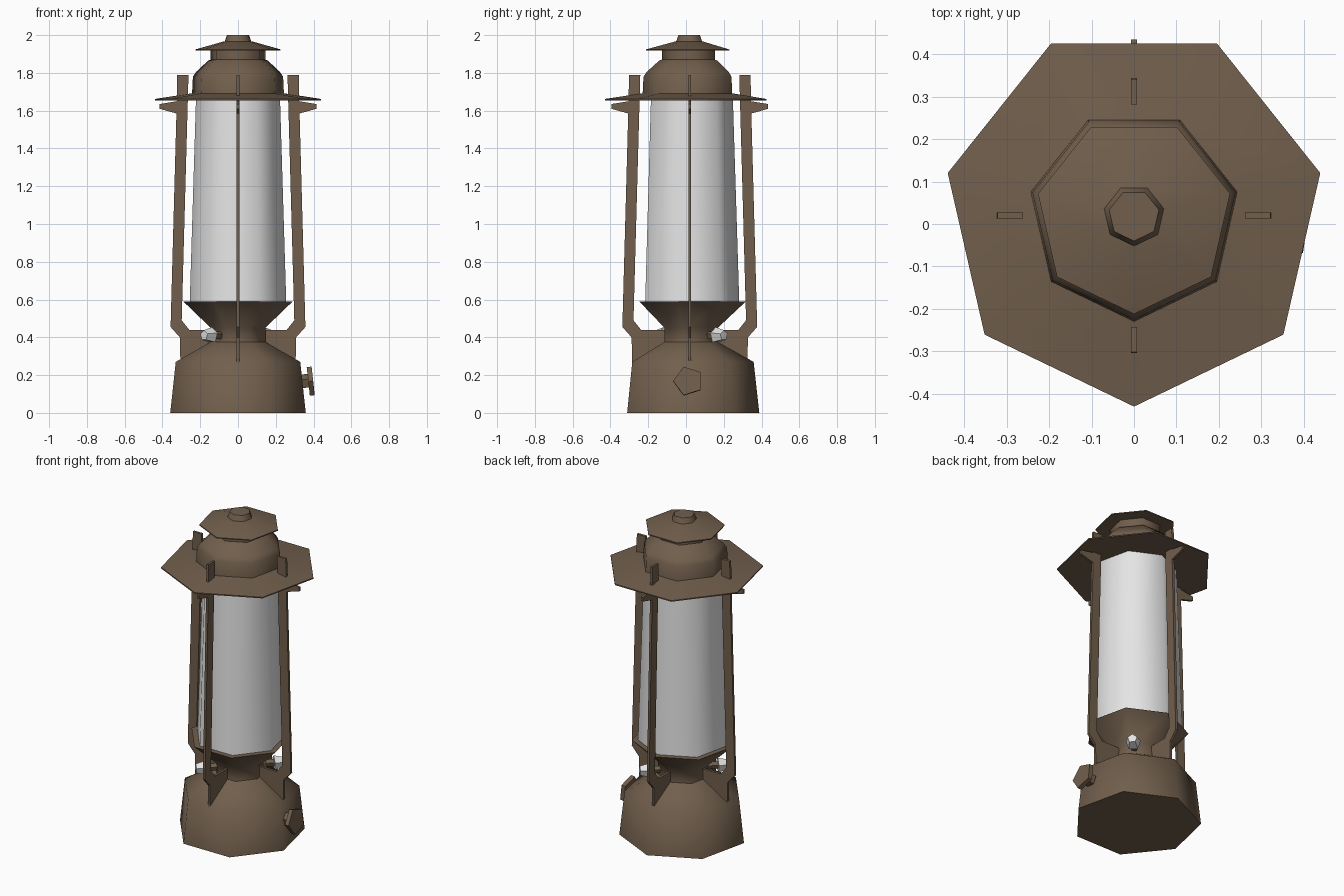
import bpy, bmesh, math
from mathutils import Vector, Matrix

if "Cube" in bpy.data.objects:
    bpy.data.objects.remove(bpy.data.objects["Cube"])

CY = 0.02  # the lantern's axis sits slightly behind the origin


def material(name, rgb):
    m = bpy.data.materials.new(name)
    m.diffuse_color = (*rgb, 1)
    m.use_nodes = True
    m.node_tree.nodes["Principled BSDF"].inputs["Base Color"].default_value = m.diffuse_color
    return m


BRONZE = material("aged bronze", (0.165, 0.114, 0.073))
PALE = material("pale glass", (0.78, 0.78, 0.78))


def finish(name, bm, mat, angle=None):
    bmesh.ops.recalc_face_normals(bm, faces=bm.faces)
    me = bpy.data.meshes.new(name)
    bm.to_mesh(me)
    bm.free()
    me.materials.append(mat)
    ob = bpy.data.objects.new(name, me)
    bpy.context.collection.objects.link(ob)
    if angle:
        bpy.ops.object.select_all(action='DESELECT')
        bpy.context.view_layer.objects.active = ob
        ob.select_set(True)
        bpy.ops.object.shade_smooth_by_angle(angle=math.radians(angle))
    return ob


def lathe(name, profile, mat, start, sides=7):
    """Seven-sided turned solid; profile is (corner radius, z)."""
    bm = bmesh.new()
    rings = []
    for r, z in profile:
        rings.append([bm.verts.new((r * math.cos(start + k * math.tau / sides),
                                    CY + r * math.sin(start + k * math.tau / sides), z))
                      for k in range(sides)])
    for a, b in zip(rings, rings[1:]):
        for k in range(sides):
            j = (k + 1) % sides
            bm.faces.new((a[k], a[j], b[j], b[k]))
    bm.faces.new(rings[0])
    bm.faces.new(rings[-1])
    return finish(name, bm, mat, 53)


def stud(name, centre, direction, r1, r2, depth, mat, spin=0):
    """Five-sided knob pointing along a direction."""
    bm = bmesh.new()
    rot = Vector(direction).to_track_quat('Z', 'Y').to_matrix().to_4x4()
    bmesh.ops.create_cone(bm, cap_ends=True, segments=5, radius1=r1, radius2=r2, depth=depth,
                          matrix=Matrix.Translation(centre) @ rot @ Matrix.Rotation(spin, 4, 'Z'))
    return finish(name, bm, mat)


BACK, FRONT = math.pi / 2, -math.pi / 2  # where the first corner points

# Fuel tank, neck and glass holder
lathe("fuel_tank", [(0.368, 0), (0.338, 0.27), (0.150, 0.375), (0.148, 0.45),
                    (0.297, 0.59)], BRONZE, BACK)

# Glass chimney
lathe("glass_chimney", [(0.262, 0.585), (0.228, 1.67)], PALE, BACK)

# Roof: wide brim, dome and collar
lathe("wide_brim", [(0.22, 1.657), (0.45, 1.655), (0.45, 1.662), (0.25, 1.692),
                    (0.2, 1.70)], BRONZE, FRONT)
lathe("dome", [(0.25, 1.68), (0.245, 1.78), (0.228, 1.805), (0.162, 1.865),
               (0.148, 1.87), (0.148, 1.93)], BRONZE, FRONT)
lathe("upper_brim", [(0.14, 1.92), (0.232, 1.918), (0.232, 1.924), (0.075, 1.967),
                     (0.072, 1.967), (0.060, 2.0)], BRONZE, FRONT)

# Four thin guard struts, one flat outline turned around the axis
OUTLINE = [(0.10, 0.30), (0.305, 0.265), (0.308, 0.40), (0.357, 0.455), (0.326, 1.585),
           (0.415, 1.61), (0.415, 1.635), (0.324, 1.65), (0.322, 1.79), (0.262, 1.79),
           (0.298, 0.49), (0.258, 0.44), (0.10, 0.44)]
for i in range(4):
    turn = Matrix.Translation((0, CY, 0)) @ Matrix.Rotation(i * math.pi / 2, 4, 'Z')
    bm = bmesh.new()
    face = bm.faces.new([bm.verts.new((x, -0.0075, z)) for x, z in OUTLINE])
    ext = bmesh.ops.extrude_face_region(bm, geom=[face])
    bmesh.ops.translate(bm, vec=(0, 0.015, 0),
                        verts=[v for v in ext["geom"] if isinstance(v, bmesh.types.BMVert)])
    bm.transform(turn)
    finish(f"guard_strut_{i + 1}", bm, BRONZE)

# Filler cap on the right side of the tank, leaning with its wall
lean = Vector((1, 0, 0.11)).normalized()
stud("filler_cap", (0.385, 0.012, 0.168), lean, 0.08, 0.08, 0.026, BRONZE, math.pi / 2)
stud("filler_stem", (0.355, 0.012, 0.165), lean, 0.04, 0.04, 0.06, BRONZE)

# Wick knobs on opposite corners of the neck
for side, s in (("left", -1), ("right", 1)):
    d = Vector((s, s, 0)).normalized()
    at = Vector((0, CY, 0.41))
    stud(f"wick_shaft_{side}", at + d * 0.16, d, 0.022, 0.022, 0.12, BRONZE)
    stud(f"wick_knob_{side}", at + d * 0.225, d, 0.044, 0.028, 0.06, PALE)
